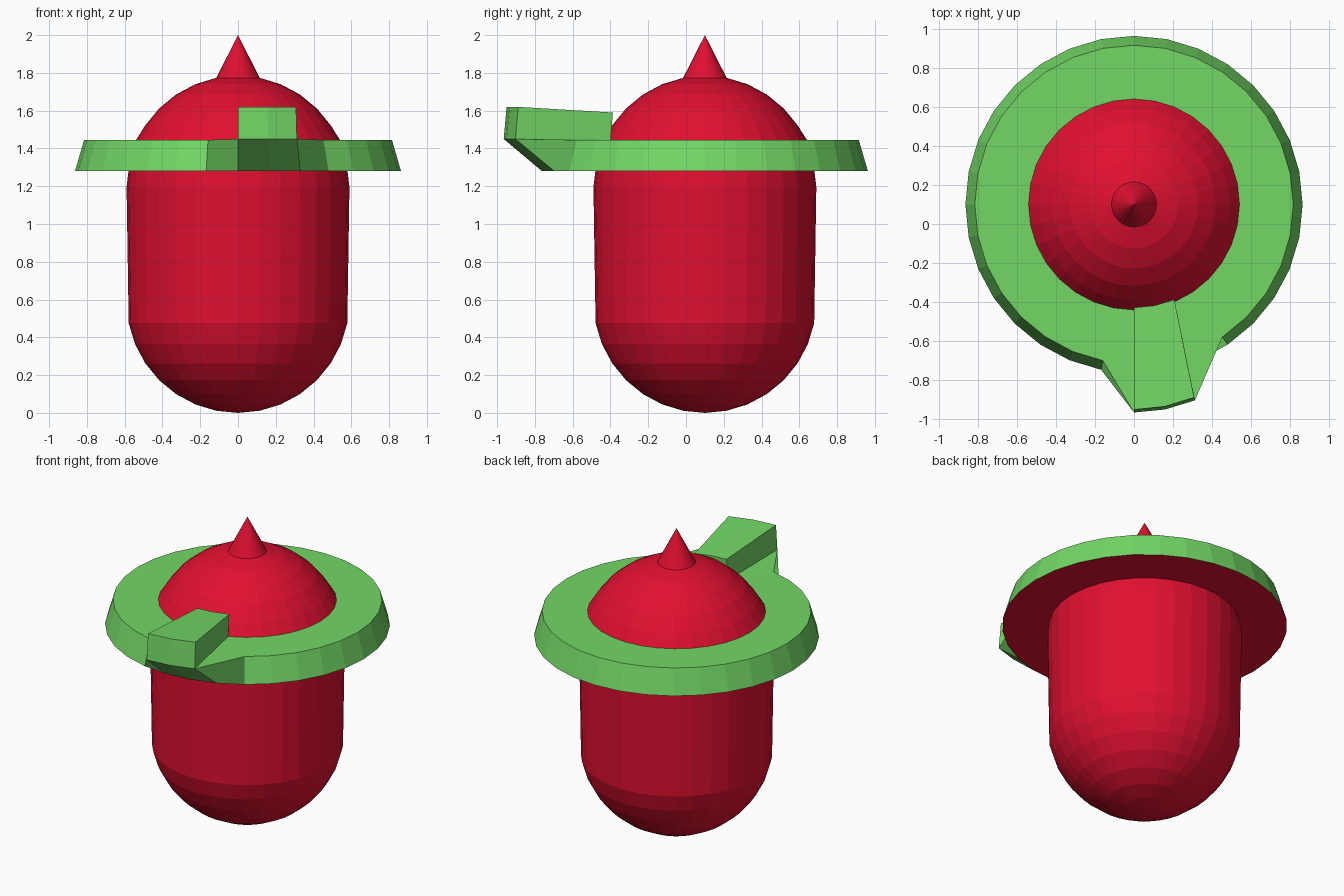
import bpy, bmesh
from math import sin, cos, pi, radians

if "Cube" in bpy.data.objects:
    bpy.data.objects.remove(bpy.data.objects["Cube"])

N = 32          # sides around every part
CY = 0.10       # y of the main axis
R = 0.59        # body radius


def material(name, color):
    m = bpy.data.materials.new(name)
    m.diffuse_color = (*color, 1)
    m.use_nodes = True
    m.node_tree.nodes["Principled BSDF"].inputs["Base Color"].default_value = m.diffuse_color
    return m


RED = material("red", (0.75, 0.005, 0.03))
GREEN = material("green", (0.17, 0.68, 0.13))


def lathe(bm, profile):
    """Spin (radius, z) points round the main axis; radius 0 makes a pole."""
    rings = []
    for r, z in profile:
        if r == 0:
            rings.append([bm.verts.new((0, CY, z))] * N)
        else:
            angles = [2 * pi * i / N - pi / 2 for i in range(N)]
            rings.append([bm.verts.new((r * cos(a), CY + r * sin(a), z)) for a in angles])
    bands = []
    for lo, hi in zip(rings, rings[1:]):
        band = []
        for i in range(N):
            k = (i + 1) % N
            quad = [lo[i], lo[k], hi[k], hi[i]]
            band.append(bm.faces.new(list(dict.fromkeys(quad))))
        bands.append(band)
    return rings, bands


def finish(bm, name, *mats):
    me = bpy.data.meshes.new(name)
    bm.to_mesh(me)
    bm.free()
    for m in mats:
        me.materials.append(m)
    ob = bpy.data.objects.new(name, me)
    bpy.context.collection.objects.link(ob)
    return ob


def arc(zc, degrees):
    return [(R * sin(radians(d)), zc + R * cos(radians(d))) for d in degrees]


STEP = 180 / 16

# Body: rounded bottom, long wall, up to the underside of the brim
bm = bmesh.new()
bottom = arc(R, [180 - STEP * i for i in range(1, 8)])
lathe(bm, [(0, 0)] + bottom + [(R, 1.195), (0.58, 1.28)])
finish(bm, "body", RED)

# Dome above the brim
bm = bmesh.new()
lathe(bm, [(0.54, 1.445)] + arc(1.195, [STEP * i for i in range(5, 0, -1)]))
finish(bm, "dome", RED)

# Spike on the dome
bm = bmesh.new()
lathe(bm, arc(1.195, [STEP]) + [(0, 2.0)])
finish(bm, "spike", RED)

# Brim with a pulled-out front and a raised block
bm = bmesh.new()
rings, bands = lathe(bm, [(0.58, 1.28), (0.863, 1.28), (0.815, 1.445), (0.54, 1.445)])
for f in bands[0]:
    f.material_index = 1
outer, inner = rings[2][:3], rings[3][:3]
for v in outer:
    v.co.y -= 0.25
    v.co.z = 1.45
bmesh.ops.delete(bm, geom=bands[2][:2], context='FACES_ONLY')
top_out = [bm.verts.new((v.co.x * 0.985, v.co.y + 0.015, 1.62)) for v in outer]
top_in = [bm.verts.new((v.co.x, v.co.y + 0.012, 1.59)) for v in inner]
for i in range(2):
    bm.faces.new((outer[i], outer[i + 1], top_out[i + 1], top_out[i]))
    bm.faces.new((top_out[i], top_out[i + 1], top_in[i + 1], top_in[i]))
    bm.faces.new((top_in[i], top_in[i + 1], inner[i + 1], inner[i]))
bm.faces.new((inner[0], outer[0], top_out[0], top_in[0]))
bm.faces.new((outer[2], inner[2], top_in[2], top_out[2]))
finish(bm, "brim", GREEN, RED)
